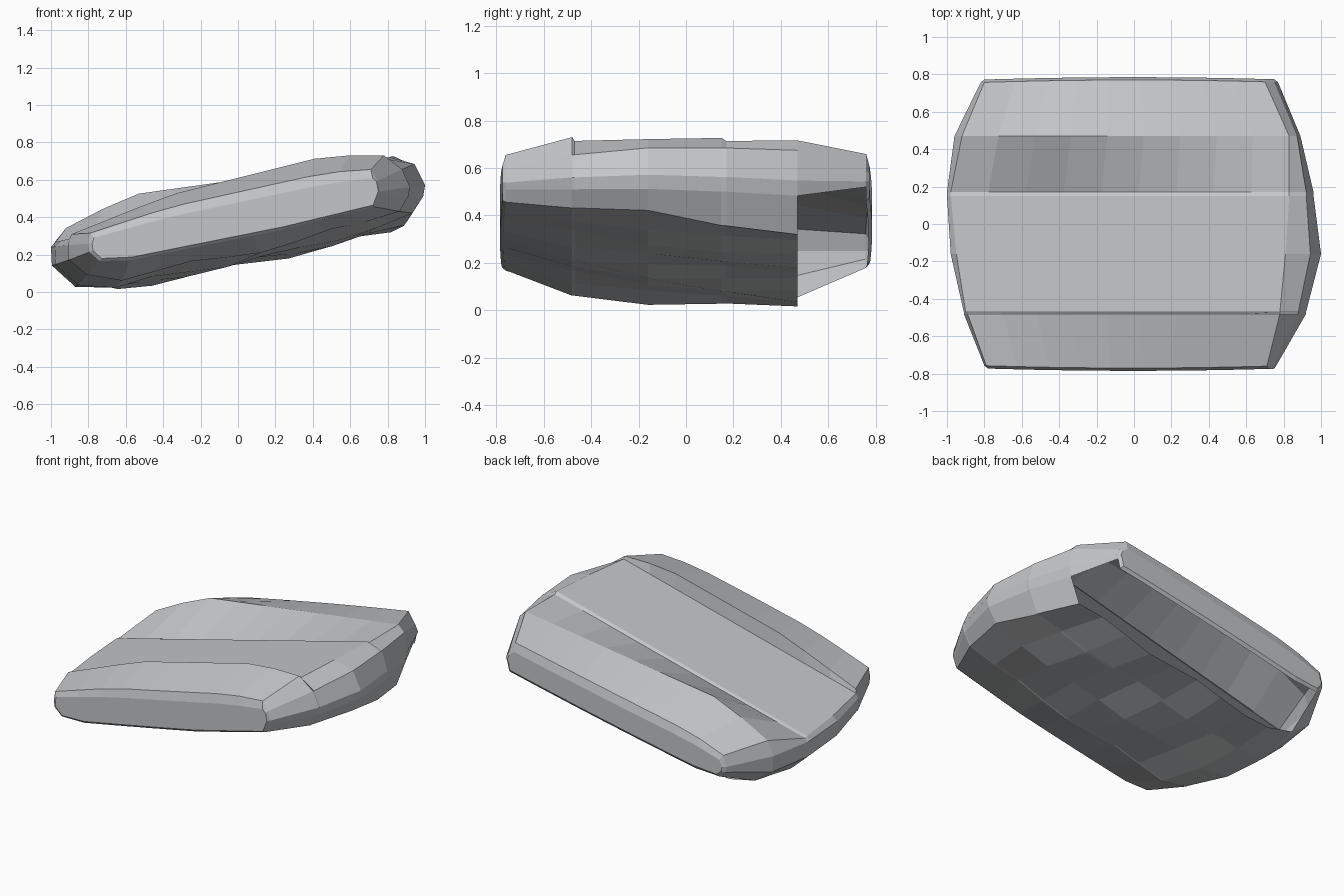
import bpy, bmesh, math

cube = bpy.data.objects.get("Cube")
if cube:
    bpy.data.objects.remove(cube)

stone = bpy.data.materials.new("grey stone")
stone.use_nodes = True
colour = (0.55, 0.565, 0.58, 1)
stone.diffuse_color = colour
stone.node_tree.nodes["Principled BSDF"].inputs["Base Color"].default_value = colour

COLS = 10


def axis(x):
    """Height of the tilted middle plane of the slab."""
    return 0.4 + 0.2 * x


def rim(x):
    """Thickness of the front rim above the middle plane."""
    return min(0.21 + 0.05 * x, 0.33 - 0.2 * x, 0.265 + 0.2 * x)


def plate(x):
    """Thickness under the flat channel cut across the top."""
    return 0.115 + 0.055 * x


def ridge(x):
    """Thickness of the rear ridge above the middle plane."""
    return min(0.2 - 0.06 * x, 0.42 + 0.32 * x)


# y, left tip, left top edge, right top edge, right tip,
# top profile, top left, top right, bottom, bottom right
STATIONS = [
    (-0.765, -0.78, -0.77, 0.72, 0.75, rim, 0.4, 0.35, 0.1, 0.08),
    (-0.75, -0.80, -0.79, 0.71, 0.76, rim, 0.68, 0.6, 0.115, 0.09),
    (-0.48, -0.91, -0.89, 0.78, 0.92, rim, 1.0, 1.0, 0.20, 0.13),
    (-0.47, -0.91, -0.90, 0.78, 0.92, plate, 1.0, 1.0, 0.20, 0.13),
    (-0.16, -0.98, -0.95, 0.81, 1.00, plate, 1.0, 1.0, 0.24, 0.18),
    (0.15, -1.00, -0.98, 0.83, 0.96, plate, 1.0, 1.0, 0.25, 0.23),
    (0.17, -1.00, -0.98, 0.83, 0.96, plate, 0.9, 0.92, 0.25, 0.23),
    (0.47, -0.96, -0.92, 0.83, 0.89, ridge, 1.0, 1.0, 0.26, 0.24),
    (0.75, -0.82, -0.80, 0.70, 0.77, ridge, 0.5, 0.75, 0.09, 0.09),
    (0.765, -0.80, -0.78, 0.70, 0.75, ridge, 0.3, 0.4, 0.07, 0.07),
]


def ring(y, lt, le, re, rt, top, kl, kr, drop, drop_r):
    """Closed section: top row, right end, bottom row, left end."""
    end = abs(y) > 0.7
    body = drop / 0.25
    pts = []

    def add(x, rel):
        bow = math.copysign(0.02 * (1 - x * x), y) if end else 0
        pts.append((x, y + bow, max(0, axis(x) + rel)))

    for i in range(COLS):
        t = i / (COLS - 1)
        x = le + (re - le) * t
        add(x, top(x) * (kl + (kr - kl) * t))
    # right end
    add(re + (rt - re) * 0.7, 0.1 * min(1, body))
    add(rt, -0.03 * body)
    add(rt - 0.01, -0.09 * body)
    # underside
    first, last = rt - 0.07 * body, lt + 0.13 * body
    for i in range(COLS):
        t = i / (COLS - 1)
        x = first + (last - first) * t
        chip = 0 if end else 0.015 * math.sin(9 * x + 5 * y)
        depth = drop_r + (drop - drop_r) * min(1, 3 * t)
        if t == 1:
            depth *= 0.75
        add(x, chip - depth)
    # left end
    add(lt + 0.005, -0.06 * body)
    add(lt, 0.04 * body)
    return pts


bm = bmesh.new()
rings = [[bm.verts.new(p) for p in ring(*s)] for s in STATIONS]
count = len(rings[0])
under = range(COLS + 2, COLS * 2 + 2)
for s, (a, b) in enumerate(zip(rings, rings[1:])):
    hollow = s == len(rings) - 3
    for i in range(count):
        # the rear overhang is open below
        if hollow and i in under:
            continue
        j = (i + 1) % count
        bm.faces.new((a[i], a[j], b[j], b[i]))
bm.faces.new(rings[0][::-1])
bm.faces.new(rings[-1])
bmesh.ops.recalc_face_normals(bm, faces=bm.faces)

mesh = bpy.data.meshes.new("rock_slab")
bm.to_mesh(mesh)
bm.free()
mesh.materials.append(stone)
slab = bpy.data.objects.new("rock_slab", mesh)
bpy.context.collection.objects.link(slab)
